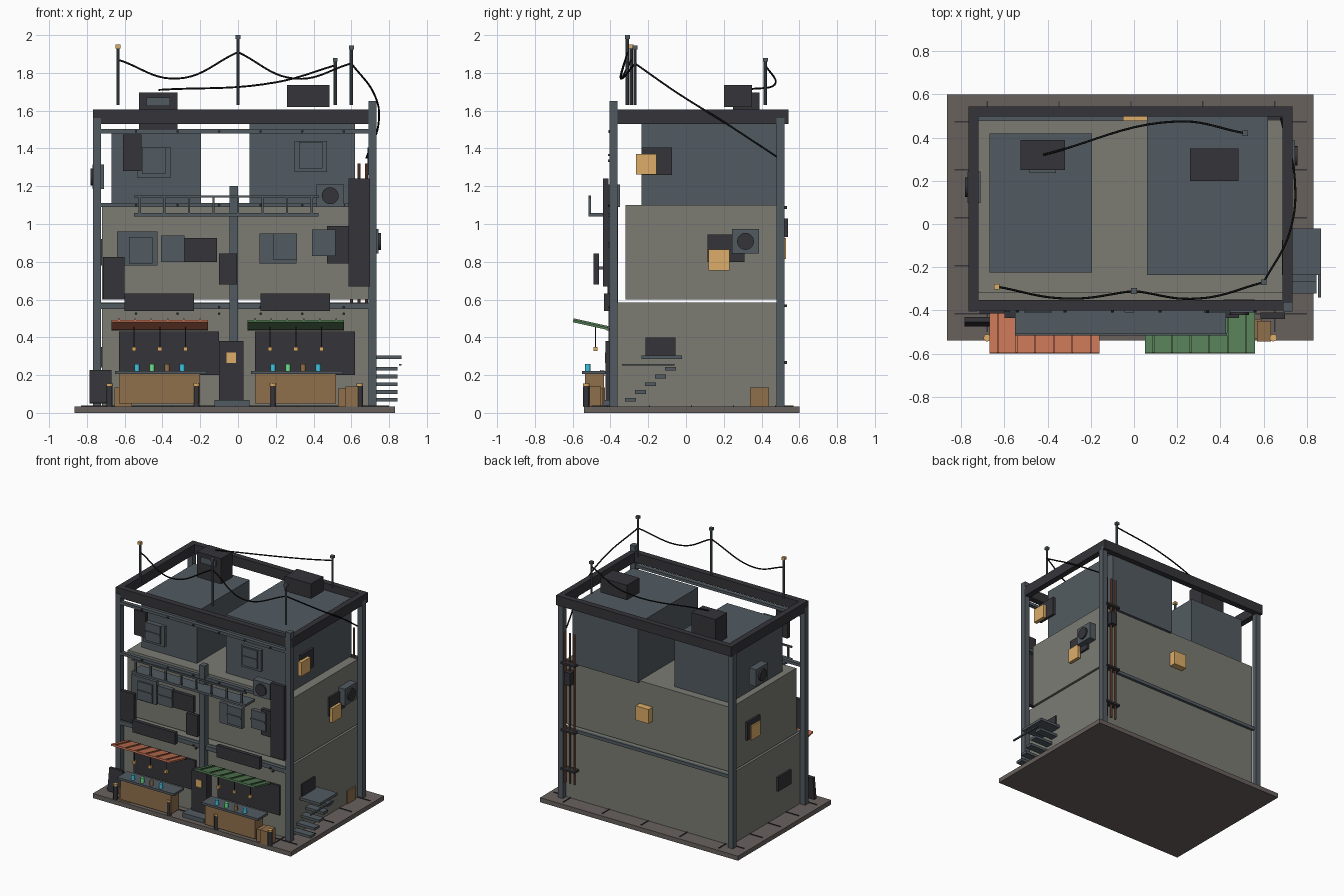
import bpy, math
from mathutils import Vector

COL = dict(wall=(.20, .20, .175), steel=(.085, .105, .12), dark=(.035, .035, .042), base=(.14, .12, .11),
           glow=(.72, .42, .14), wood=(.28, .16, .07), red=(.55, .17, .09), green=(.09, .20, .09),
           cyan=(.05, .55, .75), lime=(.15, .75, .25), pipe=(.22, .09, .05), black=(.006, .006, .006))
MATS = {}
for k, c in COL.items():
    MATS[k] = bpy.data.materials.new(k)
    MATS[k].diffuse_color = (*c, 1)


def finish(o, name, mat):
    o.name = name
    o.data.materials.append(MATS[mat])
    return o


def box(name, x0, x1, y0, y1, z0, z1, mat, rot=(0, 0, 0)):
    bpy.ops.mesh.primitive_cube_add(size=1, location=((x0 + x1) / 2, (y0 + y1) / 2, (z0 + z1) / 2), rotation=rot)
    o = bpy.context.object
    o.scale = (x1 - x0, y1 - y0, z1 - z0)
    return finish(o, name, mat)


def rod(name, a, b, r, mat, n=10):
    a, b = Vector(a), Vector(b)
    d = b - a
    bpy.ops.mesh.primitive_cylinder_add(vertices=n, radius=r, depth=d.length, location=(a + b) / 2,
                                        rotation=d.to_track_quat('Z', 'Y').to_euler())
    o = finish(bpy.context.object, name, mat)
    bpy.ops.object.shade_smooth_by_angle()
    return o


def cable(name, pts, r=.005):
    cu = bpy.data.curves.new(name, 'CURVE')
    cu.dimensions = '3D'
    cu.bevel_depth, cu.bevel_resolution, cu.resolution_u = r, 2, 10
    s = cu.splines.new('BEZIER')
    s.bezier_points.add(len(pts) - 1)
    for p, c in zip(s.bezier_points, pts):
        p.co = c
        p.handle_left_type = p.handle_right_type = 'AUTO'
    o = bpy.data.objects.new(name, cu)
    bpy.context.collection.objects.link(o)
    cu.materials.append(MATS['black'])


# base slab with paving seams
box('base_slab', -.865, .83, -.54, .6, 0, .035, 'base')
for i in range(5):
    x, y = -.68 + i * .333, -.415 + i * .222
    box('paving_seam', x - .003, x + .003, -.5, .57, .034, .04, 'dark')
    box('paving_seam', -.83, .8, y - .003, y + .003, .034, .04, 'dark')

# stacked volumes
box('ground_floor', -.72, .69, -.365, .48, .035, .585, 'wall')
box('middle_floor', -.72, .69, -.32, .48, .6, 1.1, 'wall')
box('upper_room_left', -.67, -.195, -.225, .42, 1.09, 1.5, 'steel')
box('upper_room_right', .06, .62, -.235, .5, 1.09, 1.55, 'steel')

# frame: corner posts, centre post, beams, parapet ring
for x0 in (-.767, .69):
    for y0 in (-.405, .478):
        top = 1.65 if x0 > 0 and y0 < 0 else 1.56
        box('corner_post', x0, x0 + .043, y0, y0 + .043, .035, top, 'steel')
box('centre_post', -.045, .0, -.41, -.36, .035, 1.2, 'steel')
for z0, z1 in ((.55, .583), (1.09, 1.112), (1.48, 1.502)):
    box('front_beam', -.74, .71, -.4, -.37, z0, z1, 'steel')
    for i in range(6):
        x = -.54 + i * .22
        rod('beam_bolt', (x, -.41, z0 + .01), (x, -.39, z0 + .01), .007, 'dark', 8)
        if z0 < 1:
            rod('wall_bolt', (x, -.38, .525), (x, -.36, .525), .007, 'dark', 8)
box('back_beam', -.74, .71, .478, .5, .56, .585, 'steel')
box('parapet_front', -.767, .733, -.4, -.352, 1.53, 1.605, 'dark')
box('parapet_back', -.767, .733, .497, .543, 1.53, 1.605, 'dark')
box('parapet_left', -.767, -.72, -.352, .497, 1.53, 1.605, 'dark')
box('parapet_right', .688, .733, -.352, .497, 1.53, 1.605, 'dark')

# two shop stalls
for x, cloth in ((-.63, 'red'), (.09, 'green')):
    box('shop_opening', x, x + .53, -.38, -.36, .2, .43, 'dark')
    box('counter', x, x + .43, -.535, -.435, .05, .205, 'wood')
    box('counter_top', x - .02, x + .465, -.55, -.425, .205, .222, 'steel')
    tilt = math.atan2(-.042, .19)
    box('awning', x - .04, x + .47, -.6, -.408, .459, .472, cloth, (tilt, 0, 0))
    for i in range(6):
        rx = x - .0 + i * .086
        box('awning_rib', rx - .004, rx + .004, -.598, -.41, .464, .48, cloth, (tilt, 0, 0))
    box('awning_back_bar', x - .04, x + .47, -.42, -.4, .435, .45, 'dark')
    for i, m in enumerate(('cyan', 'lime', 'wood', 'cyan')):
        bx = x + .095 + i * .08
        rod('bottle', (bx, -.52, .222), (bx, -.52, .26), .014, m, 12)
    for i in range(3):
        lx = x + .08 + i * .136
        rod('lamp_cord', (lx, -.48, .345), (lx, -.48, .465), .003, 'dark', 6)
        box('lamp', lx - .011, lx + .011, -.491, -.469, .328, .35, 'glow')
    box('lower_sign', x + .03, x + .397, -.435, -.405, .54, .632, 'dark')

# door and step
box('door', -.1, .03, -.425, -.36, .06, .38, 'dark')
box('door_window', -.06, -.01, -.43, -.42, .265, .32, 'glow')
box('door_step', -.125, .06, -.5, -.36, .035, .068, 'steel')

# street clutter
for x in (-.68, -.22, .185, .645):
    rod('bollard', (x, -.527, .03), (x, -.527, .145), .016, 'dark', 12)
    rod('bollard_cap', (x, -.527, .142), (x, -.527, .155), .017, 'glow', 12)
box('crate', -.655, -.56, -.52, -.43, .035, .135, 'wood')
box('crate', .53, .59, -.53, -.44, .035, .13, 'wood')
box('crate', .57, .635, -.545, -.45, .035, .14, 'wood')
box('side_crate', .68, .7, .34, .44, .035, .135, 'wood')
box('leaning_board', -.785, -.67, -.465, -.44, .05, .225, 'dark', (-.12, 0, 0))


# front windows: back frame, sash, mullion
def window(x, z, fx0, fx1, fz0, fz1):
    if fx1 > fx0:
        box('window_frame', fx0, fx1, -.392, -.365, fz0, fz1, 'steel')
    box('window_sash', x - .062, x + .062, -.405, -.37, z - .07, z + .07, 'steel')
    box('window_bar', x - .062, x + .062, -.412, -.4, z - .006, z + .006, 'steel')


window(-.515, .86, -.64, -.425, .78, .96)
window(-.345, .87, 0, 0, 0, 0)
window(.25, .88, .115, .31, .79, .95)
window(.455, .9, 0, 0, 0, 0)
window(-.445, 1.335, -.535, -.355, 1.245, 1.405)
window(.385, 1.365, .3, .47, 1.275, 1.44)
for x0, x1, y0, z0, z1 in ((-.29, -.11, -.39, .8, .925), (.47, .585, -.39, .79, .99), (-.715, -.6, -.415, .6, .825),
                           (-.61, -.51, -.4, 1.28, 1.475), (.585, .7, -.44, .67, 1.24), (-.1, -.005, -.49, .68, .845)):
    box('wall_panel', x0, x1, y0, y0 + .03, z0, z1, 'dark')
box('sign_bracket', -.06, -.04, -.465, -.4, .76, .775, 'steel')

# balcony
box('balcony_deck', -.55, .425, -.515, -.4, 1.04, 1.058, 'steel')
box('balcony_rail', -.55, .43, -.516, -.504, 1.14, 1.152, 'steel')
for i in range(8):
    x = -.52 + i * .13
    box('balcony_post', x - .006, x + .006, -.516, -.504, 1.05, 1.145, 'steel')


# air conditioners: side 'x' faces +-x, otherwise front
def aircon(c, axis, w=.145, h=.13, d=.06):
    c, a = Vector(c), Vector(axis)
    sx, sy = (d, w) if abs(a.x) else (w, d)
    box('aircon', c.x - sx / 2, c.x + sx / 2, c.y - sy / 2, c.y + sy / 2, c.z - h / 2, c.z + h / 2, 'steel')
    rod('aircon_fan', c + a * d * .45, c + a * (d / 2 + .012), .045, 'dark', 20)


aircon((.488, -.38, 1.15), (0, -1, 0), h=.12)
aircon((.715, .315, .908), (1, 0, 0))
aircon((-.74, .17, 1.25), (-1, 0, 0))

# side and back openings
box('side_window', .685, .705, .115, .31, .8, .945, 'dark')
box('side_shutter', .7, .725, .12, .23, .755, .865, 'glow')
box('side_window', .685, .705, -.235, -.075, 1.26, 1.405, 'dark')
box('side_shutter', .7, .73, -.265, -.155, 1.262, 1.37, 'glow')
box('side_window', .685, .7, -.215, -.055, .3, .4, 'dark')
box('side_window', -.735, -.715, .14, .3, .78, .92, 'dark')
box('side_shutter', -.745, -.73, .15, .26, .77, .88, 'glow')
box('side_window', -.735, -.715, -.24, -.08, .24, .35, 'dark')
box('back_window', -.05, .06, .475, .53, .815, .925, 'glow')

# side stairs
box('stair_landing', .69, .865, -.235, -.02, .285, .305, 'steel')
box('stair_rail', .853, .865, -.34, -.06, .25, .26, 'steel')
for i in range(5):
    y, z = -.322 + i * .053, .06 + i * .041
    box('stair_step', .69, .845, y, y + .058, z, z + .02, 'steel')

# back pipes with brackets
for x in (.6, .64, .68):
    rod('back_pipe', (x, .505, .16), (x, .505, 1.32), .008, 'pipe')
for z in (.26, .56, 1.08):
    box('pipe_bracket', .58, .7, .48, .535, z, z + .015, 'dark')
box('meter_box', .615, .665, .48, .54, .93, 1.03, 'dark')

# roof units, masts and cables
box('roof_unit', -.525, -.32, .25, .39, 1.5, 1.695, 'dark')
box('roof_unit_vent', -.485, -.36, .237, .255, 1.625, 1.67, 'steel')
box('roof_unit', .26, .485, .2, .35, 1.62, 1.735, 'dark')
for x, y, top, m in ((-.635, -.29, 1.95, 'glow'), (0, -.31, 2, 'steel'), (.6, -.27, 1.945, 'steel'), (.515, .42, 1.88, 'steel')):
    rod('roof_mast', (x, y, 1.63), (x, y, top - .01), .009, 'steel')
    box('mast_cap', x - .013, x + .013, y - .013, y + .013, top - .02, top, m)
cable('roof_cable', [(-.635, -.29, 1.87), (-.32, -.345, 1.77), (0, -.31, 1.91)])
cable('roof_cable', [(0, -.31, 1.91), (.3, -.345, 1.77), (.6, -.27, 1.85)])
cable('drop_cable', [(.6, -.27, 1.85), (.72, -.04, 1.69), (.745, .2, 1.54), (.68, .49, 1.35)])
cable('back_cable', [(-.42, .32, 1.71), (.2, .475, 1.75), (.515, .42, 1.84)])
